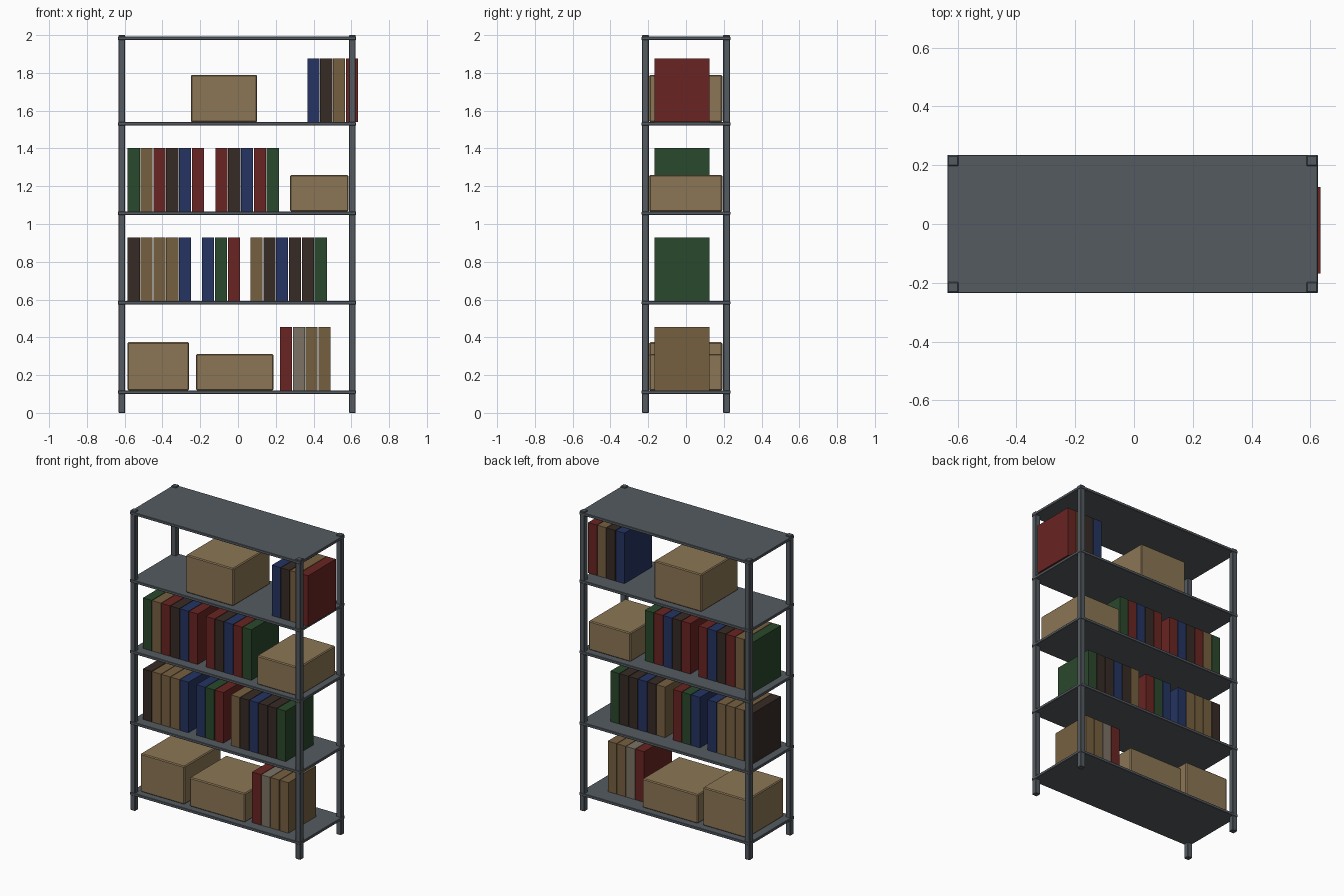
import bpy, bmesh

if "Cube" in bpy.data.objects:
    bpy.data.objects.remove(bpy.data.objects["Cube"])


def material(name, rgb):
    m = bpy.data.materials.new(name)
    m.diffuse_color = (*rgb, 1)
    m.use_nodes = True
    m.node_tree.nodes["Principled BSDF"].inputs["Base Color"].default_value = m.diffuse_color
    return m


MATS = {
    "steel": material("steel", (0.09, 0.105, 0.12)),
    "card": material("cardboard", (0.26, 0.18, 0.09)),
    "R": material("red", (0.14, 0.018, 0.016)),
    "B": material("blue", (0.018, 0.034, 0.12)),
    "G": material("green", (0.023, 0.065, 0.025)),
    "T": material("tan", (0.18, 0.117, 0.051)),
    "D": material("dark", (0.038, 0.024, 0.018)),
    "S": material("stone", (0.2, 0.17, 0.13)),
}


def block(name, lo, hi, mat, bevel=0.0):
    """Box between two corners, with an optional chamfer."""
    bm = bmesh.new()
    bmesh.ops.create_cube(bm, size=1)
    for v in bm.verts:
        v.co = [(a + b) / 2 + c * (b - a) for a, b, c in zip(lo, hi, v.co)]
    if bevel:
        bmesh.ops.bevel(bm, geom=bm.edges[:], offset=bevel, segments=1,
                        affect='EDGES')
    me = bpy.data.meshes.new(name)
    bm.to_mesh(me)
    bm.free()
    me.materials.append(MATS[mat])
    ob = bpy.data.objects.new(name, me)
    bpy.context.collection.objects.link(ob)
    return ob


# Frame: four corner posts and five shelves
X0, X1, Y = -0.633, 0.623, 0.233
POST, THICK = 0.036, 0.018
for side, x in (("left", X0), ("right", X1 - POST)):
    for end, y in (("front", -Y), ("back", Y - POST)):
        block(f"{side}_{end}_post", (x, y, 0), (x + POST, y + POST, 2), "steel", 0.003)

TOPS = [0.119, 0.592, 1.066, 1.539, 1.992]
for i, z in enumerate(TOPS):
    block(f"shelf_{i + 1}", (X0 - 0.002, -Y - 0.002, z - THICK),
          (X1 + 0.002, Y + 0.002, z), "steel", 0.002)

# Books: (shelf index, start x, colour of each book)
PITCH, WIDTH, HEIGHT = 0.068, 0.064, 0.337
ROWS = [(0, 0.222, "RSTT"),
        (1, -0.584, "DTTTB"), (1, -0.19, "BGR"), (1, 0.066, "TDBDDG"),
        (2, -0.584, "GTRDBR"), (2, -0.12, "RDBRG"),
        (3, 0.367, "BDTR")]
for shelf, x, colours in ROWS:
    for k, c in enumerate(colours):
        bx = x + k * PITCH
        block("book", (bx, -0.168, TOPS[shelf]),
              (bx + WIDTH, 0.125, TOPS[shelf] + HEIGHT), c)

# Storage boxes: (shelf index, left, right, height)
for shelf, a, b, h in [(0, -0.585, -0.259, 0.255), (0, -0.222, 0.188, 0.193),
                       (2, 0.275, 0.585, 0.193), (3, -0.249, 0.101, 0.251)]:
    block("storage_box", (a, -0.195, TOPS[shelf]),
          (b, 0.192, TOPS[shelf] + h), "card", 0.006)
